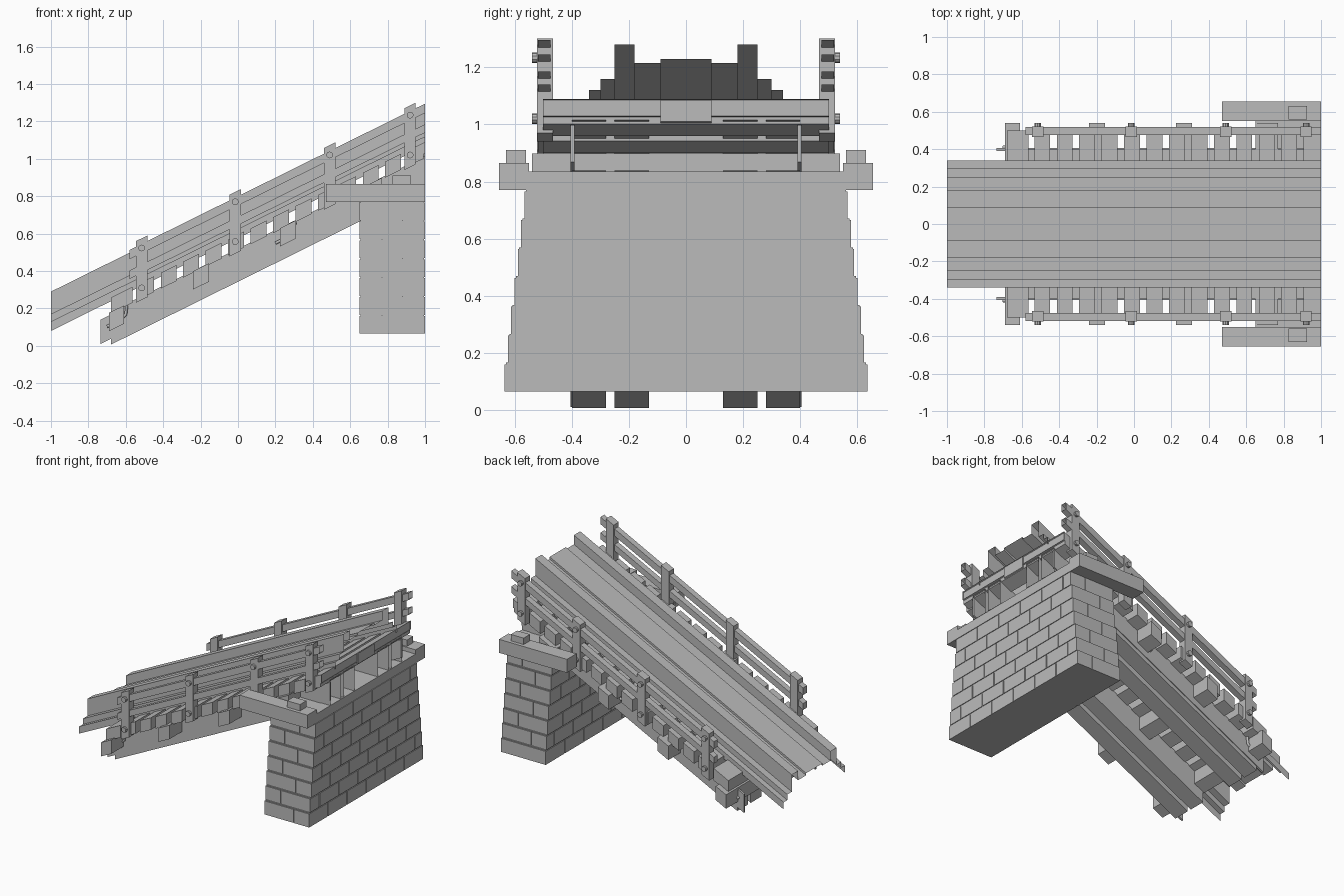
import bpy, bmesh

SLOPE = 0.495

cube = bpy.data.objects.get("Cube")
if cube:
    bpy.data.objects.remove(cube, do_unlink=True)

grey = bpy.data.materials.new("weathered_grey")
grey.use_nodes = True
GREY = (0.5, 0.5, 0.5, 1)
grey.diffuse_color = GREY
grey.node_tree.nodes["Principled BSDF"].inputs["Base Color"].default_value = GREY


def finish(name, bm, slope=0.0):
    """Shear the mesh along the ramp and make it an object."""
    for v in bm.verts:
        v.co.z += slope * v.co.x
    mesh = bpy.data.meshes.new(name)
    bm.to_mesh(mesh)
    bm.free()
    mesh.materials.append(grey)
    obj = bpy.data.objects.new(name, mesh)
    bpy.context.collection.objects.link(obj)
    return obj


def add_box(bm, x, y, z, open_end=False):
    """Box from three ranges; open_end leaves out its +x face."""
    verts = bmesh.ops.create_cube(bm, size=1)["verts"]
    for v in verts:
        v.co = [r[0] if c < 0 else r[1] for c, r in zip(v.co, (x, y, z))]
    if open_end:
        ends = [f for f in bm.faces if f.verts[0] in verts
                and all(v.co.x == x[1] for v in f.verts)]
        bmesh.ops.delete(bm, geom=ends, context="FACES_ONLY")


def boxes(name, ranges, slope=SLOPE, open_end=False):
    bm = bmesh.new()
    for x, y, z in ranges:
        add_box(bm, x, y, z, open_end)
    return finish(name, bm, slope)


def both(y):
    """A y range and its mirror image."""
    return [y, (-y[1], -y[0])]


# Stepped sheet running the whole length of the ramp
half = [(0.34, 0.575), (0.34, 0.625), (0.30, 0.625), (0.30, 0.665),
        (0.25, 0.665), (0.25, 0.785), (0.18, 0.785), (0.18, 0.72),
        (0.09, 0.72), (0.09, 0.735)]
profile = half + [(-y, h) for y, h in reversed(half)]
bm = bmesh.new()
rows = [[bm.verts.new((x, y, h)) for y, h in profile] for x in (-1, 1)]
for i in range(len(profile) - 1):
    bm.faces.new((rows[0][i], rows[1][i], rows[1][i + 1], rows[0][i + 1]))
bmesh.ops.recalc_face_normals(bm, faces=bm.faces)
finish("ramp_channel", bm, SLOPE)

# Long beams, side plates and cross beams
boxes("long_beams", [((-0.68, 1), y, (0.343, 0.52))
                     for a in ((0.13, 0.25), (0.28, 0.40)) for y in both(a)],
      open_end=True)
boxes("side_plates", [((-0.735, 1), y, (0.374, 0.504)) for y in both((0.39, 0.405))])
boxes("cross_beams", [(x, (-0.54, 0.54), (0.42, 0.518)) for x in
                      ((-0.69, -0.61), (-0.24, -0.155), (0.225, 0.31), (0.65, 0.77))])

# Deck planks
planks = [((-0.68, -0.565), (-0.5, 0.5), (0.51, 0.595))]
for i in range(13):
    x = -0.533 + 0.12 * i
    planks.append(((x, min(x + 0.085, 1)), (-0.5, 0.5), (0.51, 0.595)))
boxes("deck_planks", planks)
boxes("end_plank", [((0.945, 1), (-0.5, 0.5), (0.535, 0.595))], open_end=True)
boxes("end_block", [((0.93, 1), (-0.09, 0.09), (0.515, 0.59))])

# Railings: posts, rails and bolts
posts = (-0.515, -0.015, 0.49, 0.92)
boxes("rail_posts", [((x - 0.03, x + 0.03), y, (0.5, 0.83))
                     for x in posts for y in both((0.465, 0.522))])
boxes("rails", [((-0.58, 1), y, h) for y in both((0.475, 0.518))
                for h in ((0.645, 0.69), (0.75, 0.8))], open_end=True)
for x in posts:
    for h in (0.565, 0.778):
        for side in (-1, 1):
            bpy.ops.mesh.primitive_cylinder_add(
                vertices=10, radius=0.018, depth=0.04,
                location=(x, side * 0.52, h + SLOPE * x), rotation=(1.5708, 0, 0))
            bolt = bpy.context.object
            bolt.name = "rail_bolt"
            bolt.data.materials.append(grey)

# Iron hooks on the beam sides
for x in (-0.7, 0.2):
    for side in (-1, 1):
        curve = bpy.data.curves.new("beam_hook", "CURVE")
        curve.dimensions = "3D"
        curve.bevel_depth = 0.009
        curve.bevel_resolution = 1
        curve.use_fill_caps = True
        spline = curve.splines.new("POLY")
        path = [(0, 0.45), (0.07, 0.45), (0.1, 0.465), (0.105, 0.51)]
        spline.points.add(len(path) - 1)
        for point, (dx, h) in zip(spline.points, path):
            point.co = (x + dx, side * 0.41, h + SLOPE * (x + dx), 1)
        curve.materials.append(grey)
        bpy.context.collection.objects.link(bpy.data.objects.new("beam_hook", curve))

# Tapered pier of staggered stone blocks around a solid core
COURSE = 0.101
bricks, core = [], []
for row in range(7):
    w = 0.638 - 0.0115 * row
    z = (0.065 + COURSE * row, 0.065 + COURSE * (row + 1) - 0.006)
    step = 0.212
    start = -w if row % 2 == 0 else -w - step / 2
    cuts = [-w] + [start + step * k for k in range(1, 7) if start + step * k < w - 0.05] + [w]
    split = 0.77 if row % 2 else 0.88
    for a, b in zip(cuts, cuts[1:]):
        bricks.append(((0.65, split - 0.003), (a + 0.003, b - 0.003), z))
        bricks.append(((split + 0.003, 1), (a + 0.003, b - 0.003), z))
    core.append(((0.655, 0.995), (-w + 0.008, w - 0.008), (z[0], z[0] + COURSE)))
boxes("pier_blocks", bricks, slope=0)
boxes("pier_core", core, slope=0)

# Pier top, side caps and the small stones on them
boxes("pier_top", [((0.65, 1), (-0.56, 0.56), (0.77, 0.835))], slope=0)
boxes("pier_caps", [((0.47, 1), y, (0.77, 0.865)) for y in both((0.55, 0.655))], slope=0)
boxes("cap_stones", [((0.825, 0.925), y, (0.865, 0.91)) for y in both((0.56, 0.63))], slope=0)
